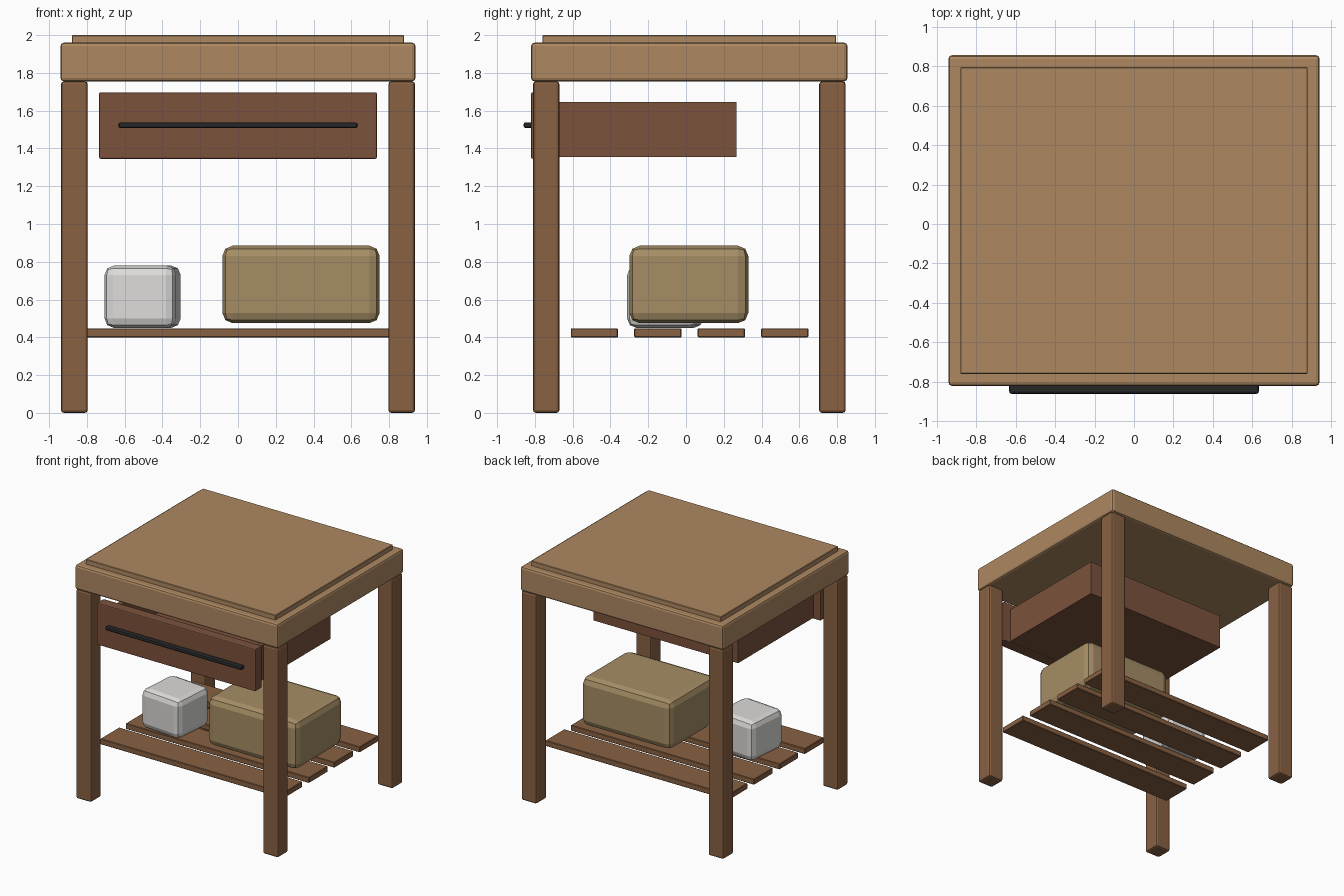
import bpy
from math import radians

if "Cube" in bpy.data.objects:
    bpy.data.objects.remove(bpy.data.objects["Cube"])


def material(name, rgb):
    m = bpy.data.materials.new(name)
    m.diffuse_color = (*rgb, 1)
    m.use_nodes = True
    m.node_tree.nodes["Principled BSDF"].inputs["Base Color"].default_value = m.diffuse_color
    return m


TOP = material("light_wood", (0.42, 0.25, 0.12))
LEG = material("leg_wood", (0.25, 0.12, 0.055))
DRAWER = material("drawer_wood", (0.2, 0.085, 0.045))
METAL = material("dark_metal", (0.02, 0.02, 0.022))
TAN = material("tan_box", (0.38, 0.27, 0.13))
WHITE = material("white_box", (0.72, 0.71, 0.69))


def box(name, x, y, z, mat, bevel=0.0, segments=1, turn=0.0):
    """Box from (min, max) ranges, with optional bevel and turn about z."""
    ranges = (x, y, z)
    bpy.ops.mesh.primitive_cube_add(size=1, location=[(a + b) / 2 for a, b in ranges])
    ob = bpy.context.object
    ob.name = name
    ob.scale = [b - a for a, b in ranges]
    bpy.ops.object.transform_apply(location=False, rotation=False, scale=True)
    ob.rotation_euler.z = radians(turn)
    ob.data.materials.append(mat)
    if bevel:
        mod = ob.modifiers.new("bevel", 'BEVEL')
        mod.width = bevel
        mod.segments = segments
    return ob


# Table top with raised panel
box("table_top", (-0.94, 0.94), (-0.82, 0.855), (1.755, 1.96), TOP, 0.018, 2)
box("top_panel", (-0.88, 0.88), (-0.76, 0.795), (1.95, 2.0), TOP, 0.004)

# Four legs
for side, x in (("left", (-0.937, -0.796)), ("right", (0.796, 0.937))):
    for end, y in (("front", (-0.81, -0.67)), ("back", (0.705, 0.845))):
        box(f"{end}_{side}_leg", x, y, (0, 1.755), LEG, 0.015, 2)

# Shelf slats
for i in range(4):
    y = -0.61 + i * 0.336
    box(f"shelf_slat_{i + 1}", (-0.85, 0.85), (y, y + 0.25), (0.40, 0.447), LEG, 0.004)

# Drawer: front, open tray and bar handle
box("drawer_front", (-0.735, 0.735), (-0.82, -0.73), (1.345, 1.697), DRAWER, 0.008, 2)
box("drawer_bottom", (-0.67, 0.67), (-0.74, 0.267), (1.355, 1.39), DRAWER)
box("drawer_back", (-0.67, 0.67), (0.227, 0.267), (1.355, 1.645), DRAWER)
for side, x in (("left", (-0.67, -0.63)), ("right", (0.63, 0.67))):
    box(f"drawer_{side}_side", x, (-0.74, 0.267), (1.355, 1.645), DRAWER)
box("drawer_handle", (-0.632, 0.632), (-0.86, -0.81), (1.508, 1.538), METAL, 0.011, 2)

# Boxes stored on the shelf
box("tan_storage_box", (-0.083, 0.75), (-0.30, 0.33), (0.475, 0.885), TAN, 0.055, 2)
box("white_storage_box", (-0.695, -0.315), (-0.30, 0.08), (0.45, 0.78), WHITE, 0.05, 2, -5)
